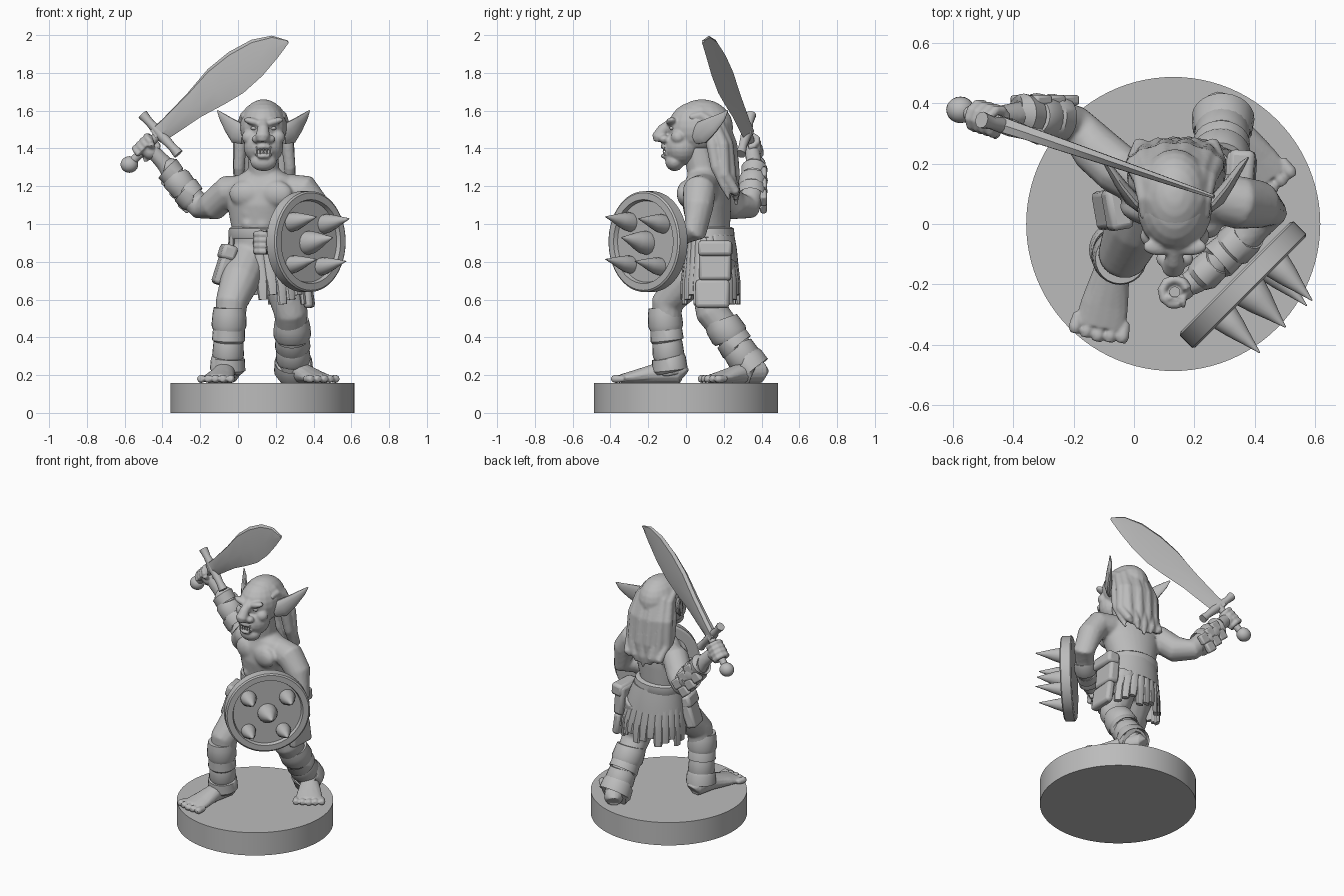
import bpy, bmesh
from math import sin, cos, pi, radians
from mathutils import Vector as V, Matrix, Euler

cube = bpy.data.objects.get("Cube")
if cube:
    bpy.data.objects.remove(cube)

grey = bpy.data.materials.new("plain grey")
grey.use_nodes = True
grey.diffuse_color = (0.5, 0.5, 0.5, 1)
grey.node_tree.nodes["Principled BSDF"].inputs["Base Color"].default_value = (0.5, 0.5, 0.5, 1)


def loft(bm, rings):
    """Skin a list of equal point rings and cap both ends."""
    rows = [[bm.verts.new(p) for p in ring] for ring in rings]
    n = len(rows[0])
    for a, b in zip(rows, rows[1:]):
        for i in range(n):
            bm.faces.new((a[i], a[(i + 1) % n], b[(i + 1) % n], b[i]))
    bm.faces.new(rows[0][::-1])
    bm.faces.new(rows[-1])


def tube(bm, pts, n=14, ref=None):
    """Tube through (x, y, z, radius[, second radius]) points."""
    cs = [V(p[:3]) for p in pts]
    whole = (cs[-1] - cs[0]).normalized()
    ref = V(ref) if ref else (V((0, 1, 0)) if abs(whole.z) > 0.8 else V((0, 0, 1)))
    rings = []
    for i, p in enumerate(pts):
        t = (cs[min(i + 1, len(cs) - 1)] - cs[max(i - 1, 0)]).normalized()
        u = t.cross(ref).normalized()
        v = u.cross(t)
        rings.append([cs[i] + u * p[3] * cos(2 * pi * k / n) + v * p[-1] * sin(2 * pi * k / n)
                      for k in range(n)])
    loft(bm, rings)


def stack(bm, levels, yaw=0, n=32):
    """Upright loft of ellipses (z, x, y, rx, ry)."""
    c, s = cos(radians(yaw)), sin(radians(yaw))
    loft(bm, [[(x + rx * cos(a) * c - ry * sin(a) * s, y + rx * cos(a) * s + ry * sin(a) * c, z)
               for a in (2 * pi * k / n for k in range(n))] for z, x, y, rx, ry in levels])


def place(loc, size, rot):
    return (Matrix.Translation(loc) @ Euler([radians(r) for r in rot]).to_matrix().to_4x4()
            @ Matrix.Diagonal((*size, 1)))


def ball(bm, loc, size, rot=(0, 0, 0)):
    bmesh.ops.create_uvsphere(bm, u_segments=20, v_segments=12, radius=1, matrix=place(loc, size, rot))


def box(bm, loc, size, rot=(0, 0, 0)):
    bmesh.ops.create_cube(bm, size=1, matrix=place(loc, size, rot))


def part(name, build, fuse=0, bevel=0, angle=40):
    """Turn a builder into a shaded object; fuse blends overlapping forms."""
    bm = bmesh.new()
    build(bm)
    bmesh.ops.recalc_face_normals(bm, faces=bm.faces[:])
    me = bpy.data.meshes.new(name)
    bm.to_mesh(me)
    bm.free()
    ob = bpy.data.objects.new(name, me)
    bpy.context.collection.objects.link(ob)
    me.materials.append(grey)
    if fuse:
        m = ob.modifiers.new("blend", 'REMESH')
        m.mode, m.voxel_size, m.use_smooth_shade = 'VOXEL', fuse, True
        m = ob.modifiers.new("soften", 'SMOOTH')
        m.iterations = 3
    if bevel:
        m = ob.modifiers.new("soft edges", 'BEVEL')
        m.width, m.segments = bevel, 2
    bpy.ops.object.select_all(action='DESELECT')
    ob.select_set(True)
    bpy.context.view_layer.objects.active = ob
    bpy.ops.object.shade_smooth_by_angle(angle=radians(angle))


# Round base
part("base", lambda bm: stack(bm, [(0, .13, 0, .487, .487), (.157, .13, 0, .487, .487)], n=96))


# Body with neck, muscles, arms and legs blended together
def body(bm):
    stack(bm, [(.7, .14, .13, .17, .12), (.85, .12, .13, .16, .12), (.97, .11, .12, .145, .11),
               (1.1, .12, .11, .18, .125), (1.19, .13, .11, .2, .12), (1.25, .135, .1, .15, .09),
               (1.29, .135, .1, .08, .07)], yaw=-15)
    tube(bm, [(.135, .1, 1.22, .085), (.135, .06, 1.42, .08)])
    for x, y in ((.04, .04), (.2, 0)):
        ball(bm, (x, y, 1.16), (.09, .045, .07), (0, 0, -15))
    for z in (1.06, 1.0):
        for x in (.06, .13):
            ball(bm, (x, .025 - .2 * (x - .1), z), (.04, .025, .032))
    tube(bm, [(.22, .1, 1.19, .08), (.35, .07, 1.175, .088), (.41, .065, 1.09, .08),
              (.445, .05, .97, .068), (.33, -.08, .92, .062), (.2, -.19, .9, .045),
              (.14, -.22, .9, .035)], ref=(.6, .8, 0))
    tube(bm, [(.04, .13, 1.18, .08), (-.05, .18, 1.175, .085), (-.13, .25, 1.1, .082),
              (-.2, .33, 1.09, .066), (-.3, .36, 1.2, .066), (-.39, .36, 1.32, .044),
              (-.465, .35, 1.4, .038)], ref=(.3, .8, .5))
    tube(bm, [(.06, .12, .82, .11), (.01, .0, .7, .105), (-.035, -.1, .58, .085),
              (-.045, -.1, .42, .075), (-.05, -.07, .2, .07)])
    tube(bm, [(.22, .16, .82, .11), (.25, .13, .66, .105), (.28, .14, .53, .09),
              (.285, .24, .4, .08), (.29, .35, .21, .07)])


part("body", body, fuse=.011)


# Bare feet with toes
def foot(heel, toe):
    def build(bm):
        h, t = V((*heel, 0)), V((*toe, 0))
        d = (t - h).normalized()
        side = V((-d.y, d.x, 0))
        shape = ((-.03, .04, .2, .04), (.02, .06, .215, .06), (.4, .06, .21, .055),
                 (.75, .08, .19, .037), (.97, .085, .18, .025))
        tube(bm, [(*(h + (t - h) * f + V((0, 0, z))), w, r) for f, w, z, r in shape])
        for i in range(5):
            c = t + side * (i - 2) * .04 + d * (.02 - .006 * abs(i - 2)) + V((0, 0, .18))
            tube(bm, [(*(c - d * .05), .016), (*c, .023), (*(c + d * .02), .015)], n=10)
    return build


part("right_foot", foot((-.045, -.02), (-.115, -.35)), fuse=.006)
part("left_foot", foot((.27, .4), (.445, .135)), fuse=.006)


# Cloth wraps on the shins
def wrap(a, b, radii):
    def build(bm):
        a_, b_ = V(a), V(b)
        n = len(radii)
        for i, r in enumerate(radii):
            p, q = a_.lerp(b_, i / n), a_.lerp(b_, (i + 1.3) / n)
            skew = V((0, 0, .012 * (-1) ** i))
            tube(bm, [(*(p + skew), r - .006), (*p.lerp(q, .2), r), (*p.lerp(q, .8), r + .004),
                      (*(q - skew), r - .008)], n=24)
    return build


part("right_shin_wrap", wrap((-.045, -.115, .545), (-.055, -.085, .23), (.089, .084, .08, .09)))
part("left_shin_wrap", wrap((.285, .185, .48), (.295, .35, .225), (.096, .09, .088, .1)))
part("right_bracer", wrap((-.23, .345, 1.12), (-.37, .362, 1.29), (.077, .073, .066)))
part("left_bracer", wrap((.38, -.03, .93), (.23, -.165, .905), (.066, .062, .056)))


def bracer_plates(bm):
    for i in range(3):
        for side in (-1, 1):
            box(bm, (-.25 - .045 * i + side * .025, .41, 1.12 + .06 * i + side * .02),
                (.07, .035, .065), (0, 40, 0))


part("bracer_plates", bracer_plates, bevel=.01)


# Belt, skirt strips, back panel and pouches
part("belt", lambda bm: stack(bm, [(.92, .12, .125, .165, .125), (.93, .12, .125, .172, .132),
                                   (.975, .115, .125, .165, .128), (.985, .115, .125, .15, .115)], yaw=-8))


def skirt(bm):
    n = 26
    for i in range(n):
        a = 2 * pi * i / n
        if radians(200) < a < radians(262):
            continue
        c, s = cos(a), sin(a)
        low = .6 + .025 * (i % 3 - 1)
        tube(bm, [(.12 + .155 * c, .125 + .115 * s, .94, .025, .012),
                  (.14 + .185 * c, .13 + .13 * s, .8, .029, .016),
                  (.155 + .208 * c, .13 + .143 * s, .68, .031, .018),
                  (.16 + .215 * c, .13 + .146 * s, low, .026, .014)], n=8, ref=(c, s, 0))


part("skirt", skirt)


def back_panel(bm):
    rows = ((.94, .12, .168, .128), (.87, .13, .185, .141), (.79, .14, .2, .149), (.785, .14, .19, .14))
    loft(bm, [[(x + r * cos(a), .128 + q * sin(a), z) for a in (radians(d) for d in range(15, 191, 7))]
              for z, x, r, q in rows])


part("skirt_back_panel", back_panel)


def pouches(bm):
    box(bm, (.345, .155, .8), (.07, .17, .2), (0, -5, -4))
    box(bm, (.355, .155, .87), (.085, .18, .08), (0, -5, -4))
    box(bm, (.37, .14, .63), (.05, .18, .15), (0, -8, -4))
    box(bm, (-.075, .05, .77), (.07, .13, .19), (0, 18, 10))
    box(bm, (-.055, .05, .85), (.08, .14, .08), (0, 18, 10))


part("pouches", pouches, bevel=.018)


# Head with jaw, brow, cheeks and hooked nose
def head(bm):
    ball(bm, (.135, .06, 1.51), (.125, .155, .14))
    ball(bm, (.135, -.02, 1.41), (.105, .095, .1))
    ball(bm, (.135, -.06, 1.33), (.07, .05, .05))
    tube(bm, [(.135, -.07, 1.54, .026), (.133, -.12, 1.5, .032), (.13, -.142, 1.46, .04),
              (.13, -.145, 1.435, .028)], n=12, ref=(1, 0, 0))
    for s in (-1, 1):
        ball(bm, (.135 + s * .036, -.115, 1.45), (.026, .027, .022))
        ball(bm, (.135 + s * .05, -.075, 1.54), (.058, .03, .02), (0, -s * 15, 0))
        ball(bm, (.135 + s * .07, -.04, 1.46), (.045, .04, .04))
    for z, r in ((1.41, .05), (1.36, .045)):
        tube(bm, [(.135 - r, -.09, 1.385, .01), (.135 - r / 2, -.115, z, .013), (.135, -.122, z, .014),
                  (.135 + r / 2, -.115, z, .013), (.135 + r, -.09, 1.385, .01)], n=8)


part("head", head, fuse=.007)


def eyes_and_teeth(bm):
    for s in (-1, 1):
        ball(bm, (.135 + s * .05, -.075, 1.507), (.018, .013, .01))
    for i in range(5):
        x = .1 + i * .0175
        for z, tip in ((1.408, 1.383), (1.362, 1.388)):
            tube(bm, [(x, -.112, z, .009), (x, -.122, tip, .002)], n=6)


part("eyes_and_teeth", eyes_and_teeth)

for side, name in ((1, "left_ear"), (-1, "right_ear")):
    shape = ((.1, .05, 1.465, .022, .045), (.145, .085, 1.485, .024, .062), (.185, .14, 1.525, .018, .045),
             (.222, .195, 1.57, .011, .022), (.243, .22, 1.6, .003, .004))
    part(name, lambda bm: tube(bm, [(.135 + side * x, *rest) for x, *rest in shape]))


# Long hair swept back from the brow, with locks behind the ears
def hair(bm):
    ball(bm, (.135, .09, 1.52), (.122, .16, .14), (-8, 0, 0))
    for i in range(9):
        f = i / 4 - 1
        x, drop, wob = .135 + .1 * f, .04 * f * f, .012 * (i % 2)
        tube(bm, [(x, -.03 + .05 * f * f, 1.605 - drop, .016), (x, .08, 1.637 - drop * 1.5, .024),
                  (x + .01 * f, .19 - drop, 1.57 - drop, .03), (x + .03 * f, .235 - drop, 1.42, .034 + wob / 2),
                  (.14 + .135 * f, .245 - drop + wob, 1.26, .032), (.14 + .12 * f, .265 - wob, 1.17, .024),
                  (.14 + .1 * f, .265, 1.1 + .05 * abs(f) + wob, .008)], n=10, ref=(1, 0, 0))
    for s in (-1, 1):
        tube(bm, [(.135 + s * .1, .12, 1.54, .03), (.137 + s * .125, .14, 1.42, .034),
                  (.14 + s * .135, .16, 1.3, .03), (.14 + s * .13, .2, 1.2, .02),
                  (.14 + s * .12, .23, 1.13, .008)], ref=(1, 0, 0))


part("hair", hair, fuse=.008)


# Curved sword lying in a slanted upright plane
def on_plane(x, z, off=0):
    return V((x + off * .32, .33 - .34 * (x + .44) + off * .95, z))


def blade(bm):
    edges = (((-.41, 1.43), (-.46, 1.5)), ((-.34, 1.47), (-.4, 1.555)), ((-.2, 1.565), (-.27, 1.69)),
             ((-.07, 1.635), (-.16, 1.82)), ((.03, 1.695), (-.05, 1.91)), ((.13, 1.785), (.07, 1.975)),
             ((.21, 1.88), (.18, 1.997)), ((.268, 1.958), (.262, 1.972)))
    rings = []
    for i, (lo, hi) in enumerate(edges):
        lo_, hi_ = V(lo), V(hi)
        w = .026 - .0028 * i
        near, far = lo_.lerp(hi_, .4), lo_.lerp(hi_, .92)
        rings.append([on_plane(*lo_), on_plane(*near, -w), on_plane(*far, -w), on_plane(*hi_),
                      on_plane(*far, w), on_plane(*near, w)])
    loft(bm, rings)


part("sword_blade", blade, angle=25)


def hilt(bm):
    tube(bm, [(-.57, .375, 1.32, .022), (-.41, .325, 1.485, .024)])
    ball(bm, (-.575, .378, 1.315), (.047, .044, .044))
    tube(bm, [(-.505, .345, 1.58, .028), (-.47, .335, 1.54, .022), (-.41, .32, 1.475, .03),
              (-.35, .3, 1.41, .022), (-.315, .29, 1.37, .028)], n=10)


part("sword_hilt", hilt)


# Clenched hands
def fist(center, axis, palm):
    def build(bm):
        c, ax = V(center), V(axis).normalized()
        u = (V(palm) - ax * V(palm).dot(ax)).normalized()
        w = ax.cross(u)
        ball(bm, c + u * .03, (.045, .045, .045))
        ball(bm, c, (.04, .04, .05))
        for i in range(4):
            o = c + ax * (i - 1.5) * .03
            tube(bm, [(*(o + (u * cos(a) + w * sin(a)) * .042), .017)
                      for a in (radians(d) for d in range(-20, 261, 40))], n=8, ref=ax)
        tube(bm, [(*(c + u * .04), .02), (*(c - w * .045 + ax * .04), .018), (*(c - u * .03 + ax * .06), .013)], n=8)
    return build


part("right_hand", fist((-.485, .348, 1.405), (.16, -.05, .165), (.5, .1, -.4)), fuse=.006)
part("left_hand", fist((.135, -.225, .9), (0, 0, 1), (1, .6, 0)), fuse=.006)
part("shield_grip", lambda bm: tube(bm, [(.135, -.225, .84, .018), (.135, -.225, .97, .018)]))

# Round shield with a raised rim and five spikes, facing outward to the left front
turn = Matrix.Translation((.36, -.2, .907)) @ Matrix.Rotation(radians(45), 4, 'Z') @ Matrix.Rotation(radians(90), 4, 'X')


def shield(bm):
    loft(bm, [[turn @ V((r * cos(a), r * sin(a), z)) for a in (2 * pi * k / 64 for k in range(64))]
              for r, z in ((.255, -.035), (.267, -.028), (.267, .03), (.258, .037), (.222, .037), (.215, .014))])


part("shield", shield, angle=30)


def spikes(bm):
    for x, y, r in ((0, -.01, .062), (.125, .09, .05), (-.12, .1, .05), (.1, -.135, .046), (-.12, -.125, .046)):
        prof = ((.005, 1), (.035, 1), (.085, .75), (.14, .4), (.2, .04))
        tube(bm, [(*(turn @ V((x, y + .12 * h * (1 - h) + h * .06, h))), r * k) for h, k in prof], n=16)


part("shield_spikes", spikes)
